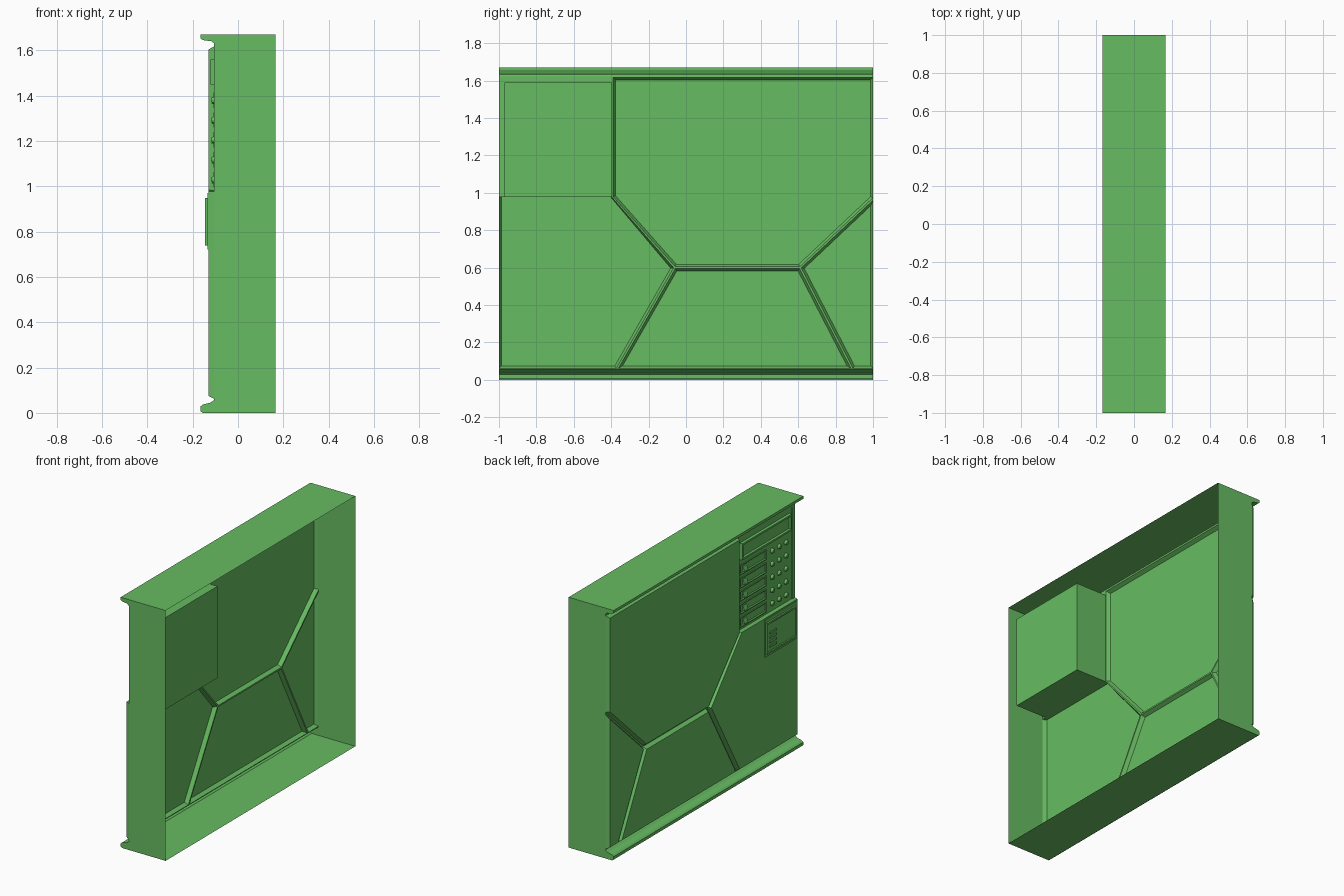
import bpy, bmesh
from math import pi
from mathutils import Matrix

if "Cube" in bpy.data.objects:
    bpy.data.objects.remove(bpy.data.objects["Cube"])

H = 1.67      # overall height
XB = 0.166    # open rear edge
XF = -0.105   # groove floor
XP = -0.13    # panel faces

green = bpy.data.materials.new("panel_green")
green.diffuse_color = (0.136, 0.507, 0.122, 1)
green.use_nodes = True
green.node_tree.nodes["Principled BSDF"].inputs["Base Color"].default_value = green.diffuse_color


def finish(bm, name):
    me = bpy.data.meshes.new(name)
    bm.to_mesh(me)
    bm.free()
    me.materials.append(green)
    ob = bpy.data.objects.new(name, me)
    bpy.context.collection.objects.link(ob)
    return ob


def face(bm, pts, facing=None):
    """Add a polygon, flipped when needed to look along 'facing'."""
    f = bm.faces.new([bm.verts.new(p) for p in pts])
    f.normal_update()
    if facing and sum(a * b for a, b in zip(f.normal, facing)) < 0:
        f.normal_flip()
    return f


def add_box(bm, x0, x1, y0, y1, z0, z1):
    m = Matrix.Translation(((x0 + x1) / 2, (y0 + y1) / 2, (z0 + z1) / 2))
    m = m @ Matrix.Diagonal((x1 - x0, y1 - y0, z1 - z0, 1))
    return bmesh.ops.create_cube(bm, size=1, matrix=m)["verts"]


def pocket(bm, verts, border, slope, depth):
    """Sink a sloped pocket into the -x side of a box."""
    fs = {f for v in verts for f in v.link_faces}
    for f in fs:
        f.normal_update()
    front = [f for f in fs if f.normal.x < -0.9]
    bmesh.ops.inset_individual(bm, faces=front, thickness=border, use_even_offset=True)
    bmesh.ops.inset_individual(bm, faces=front, thickness=slope, depth=depth, use_even_offset=True)


# Outer frame: lower and upper lip profiles swept along y
low = [(XB, 0), (-.156, 0), (-.166, .008), (-.166, .028), (-.155, .037),
       (-.122, .045), (XF, .057)]
top = [(XF, 1.622), (-.107, 1.632), (-.118, 1.64), (-.155, 1.645), (-.166, 1.652),
       (-.166, H), (XB, H)]
bm = bmesh.new()
for path in (low, top):
    for (xa, za), (xb, zb) in zip(path, path[1:]):
        face(bm, [(xa, -1, za), (xb, -1, zb), (xb, 1, zb), (xa, 1, za)])
for s in (-1, 1):
    face(bm, [(x, s, z) for x, z in low + top], (0, s, 0))
# flange around the control recess
face(bm, [(XF, -1, .978), (XF, -.97, .978), (XF, -.97, 1.622), (XF, -1, 1.622)], (-1, 0, 0))
face(bm, [(XF, -.97, 1.59), (XF, -.395, 1.59), (XF, -.395, 1.622), (XF, -.97, 1.622)], (-1, 0, 0))
bmesh.ops.remove_doubles(bm, verts=bm.verts, dist=1e-5)
finish(bm, "outer_frame")

# Raised wall panels separated by bevelled grooves
FLOOR, SLOPE = .005, .013
W = 1 + FLOOR   # panels overshoot the ends so no groove floor remains there
A, B, C = (-.395, 1.622), (-.395, .978), (-.06, .60)
D, E = (.61, .60), (W, .972)
F, G = (-.37, .057), (.89, .057)
panels = {
    "upper_panel": [A, B, C, D, E, (W, 1.622)],
    "left_panel": [(-W, .057), F, C, B, (-W, .978)],
    "middle_panel": [F, G, D, C],
    "right_panel": [G, (W, .057), E, D],
}
for name, poly in panels.items():
    bm = bmesh.new()
    f = face(bm, [(XF, y, z) for y, z in poly], (-1, 0, 0))
    bmesh.ops.inset_individual(bm, faces=[f], thickness=FLOOR, use_even_offset=True)
    bmesh.ops.inset_individual(bm, faces=[f], thickness=SLOPE, depth=XF - XP, use_even_offset=True)
    for v in bm.verts:
        v.co.y = max(-1, min(1, v.co.y))
        if name == "left_panel" and v.co.z > .93:   # square ledge below the controls
            v.co.z = .978
    bmesh.ops.dissolve_degenerate(bm, edges=bm.edges, dist=1e-5)
    finish(bm, name)

# Housing behind the controls, open to the front
bm = bmesh.new()
add_box(bm, XF, .125, -.97, -.395, .978, 1.59)
bmesh.ops.delete(bm, geom=[f for f in bm.faces if f.calc_center_median().x < XF + .01],
                 context='FACES_ONLY')
finish(bm, "control_housing")

# Control plate
bm = bmesh.new()
add_box(bm, -.102, -.09, -.968, -.397, .98, 1.588)
finish(bm, "control_plate")

# Display with sunken screen
bm = bmesh.new()
pocket(bm, add_box(bm, -.122, -.1, -.945, -.42, 1.45, 1.56), .012, .006, -.01)
finish(bm, "display")

# Five switch strips and a grid of push buttons
strips, buttons, levers = bmesh.new(), bmesh.new(), bmesh.new()
for i in range(5):
    z = 1.03 + i * .0875
    pocket(strips, add_box(strips, -.109, -.1, -.695, -.415, z - .034, z + .034), .007, .005, -.006)
    for v in add_box(levers, -.117, -.1, -.49, -.45, z - .018, z + .014):
        if v.co.x < -.11 and v.co.z > z:
            v.co.x = -.105
    for y in (-.76, -.833, -.905):
        m = Matrix.Translation((-.109, y, z)) @ Matrix.Rotation(-pi / 2, 4, 'Y')
        bmesh.ops.create_cone(buttons, cap_ends=True, segments=10, radius1=.018,
                              radius2=.011, depth=.016, matrix=m)
finish(strips, "switch_strips")
finish(levers, "switch_levers")
finish(buttons, "push_buttons")

# Reader unit on the left panel
bm = bmesh.new()
add_box(bm, -.135, -.1302, -.98, -.64, .72, .97)
finish(bm, "reader_base")
bm = bmesh.new()
pocket(bm, add_box(bm, -.145, -.132, -.968, -.652, .738, .948), .01, .005, -.004)
finish(bm, "reader_cover")
bm = bmesh.new()
for i in range(4):
    z = .775 + i * .03
    add_box(bm, -.146, -.138, -.75, -.68, z, z + .014)
finish(bm, "reader_bars")
